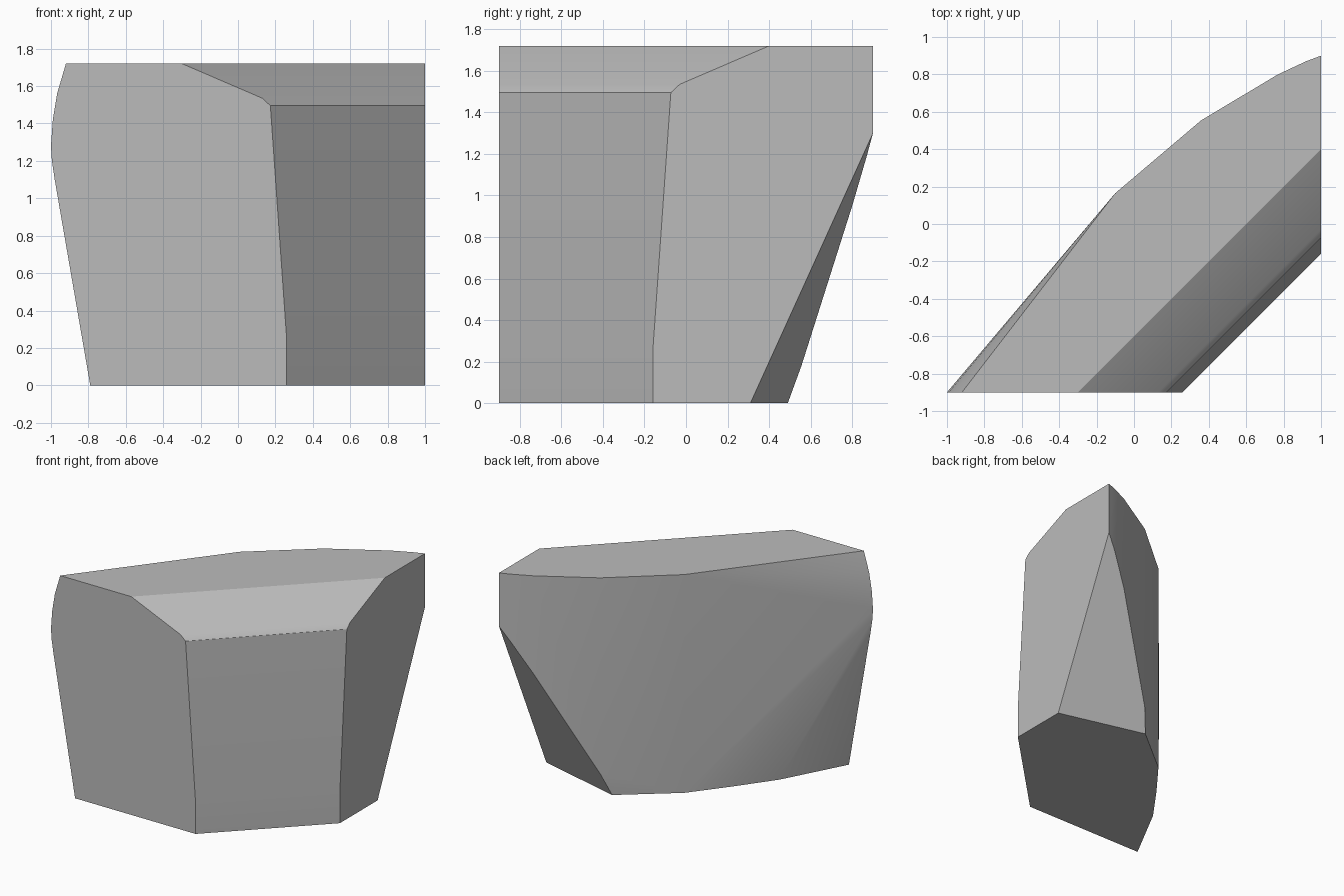
import bpy
import bmesh
import math

cube = bpy.data.objects.get("Cube")
if cube:
    bpy.data.objects.remove(cube, do_unlink=True)

TOP, FRONT, SIDE = 1.72, -0.9, 1.0


def undercut_height(x, y):
    """Height of the sloping cut under the back corner."""
    return max(0.0, (y - 0.31 - 0.257 * (SIDE - x)) / 0.454)


points = []

# Diagonal front wall and chamfer: one profile (y, z) swept between the two flat ends
for y, z in [(-0.16, 0), (-0.16, 0.25), (-0.073, 1.495), (-0.03, 1.535), (0.4, TOP)]:
    points += [(SIDE, y, z), (0.1 - y, FRONT, z)]

# Bulging outer edge of the front end (x, z)
for x, z in [(-0.79, 0), (-0.98, 1.1), (-0.995, 1.2), (-1, 1.28),
             (-0.99, 1.42), (-0.967, 1.56), (-0.92, TOP)]:
    points.append((x, FRONT, z))

# Curved upright back wall, trimmed below by the undercut
for x, y in [(-0.1, 0.165), (0.36, 0.555), (0.77, 0.8), (0.92, 0.87), (SIDE, 0.9)]:
    points += [(x, y, TOP), (x, y, undercut_height(x, y))]

# Curved foot of the back wall and the undercut's inner corner
for x, y in [(-0.53, -0.41), (-0.32, -0.12), (0.3, 0.49), (SIDE, 0.31)]:
    points.append((x, y, 0))

# Skin the outline as one convex block
bm = bmesh.new()
for p in points:
    bm.verts.new(p)
hull = bmesh.ops.convex_hull(bm, input=bm.verts)
spare = {v for v in hull["geom_interior"] + hull["geom_unused"]
         if isinstance(v, bmesh.types.BMVert)}
bmesh.ops.delete(bm, geom=list(spare), context="VERTS")
bmesh.ops.dissolve_limit(bm, angle_limit=math.radians(0.6),
                         verts=bm.verts, edges=bm.edges)
bmesh.ops.recalc_face_normals(bm, faces=bm.faces)

mesh = bpy.data.meshes.new("chamfered_block")
bm.to_mesh(mesh)
bm.free()
block = bpy.data.objects.new("chamfered_block", mesh)
bpy.context.collection.objects.link(block)

# Plain grey finish
grey = bpy.data.materials.new("plain_grey")
grey.use_nodes = True
colour = (0.5, 0.5, 0.5, 1)
grey.diffuse_color = colour
grey.node_tree.nodes["Principled BSDF"].inputs["Base Color"].default_value = colour
mesh.materials.append(grey)

# Soft curves with crisp corners
bpy.ops.object.select_all(action="DESELECT")
block.select_set(True)
bpy.context.view_layer.objects.active = block
bpy.ops.object.shade_smooth_by_angle(angle=math.radians(29))
